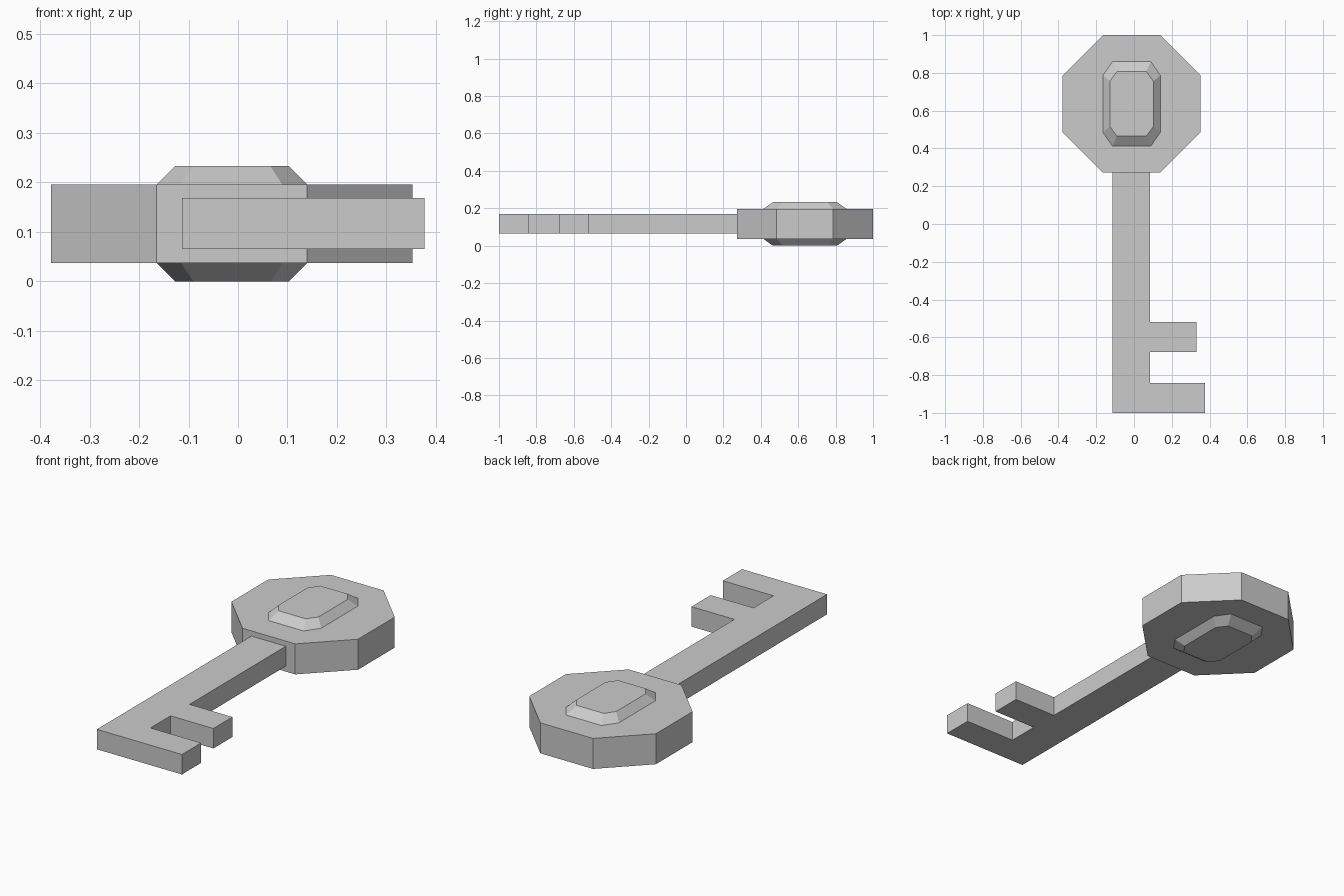
import bpy, bmesh

if "Cube" in bpy.data.objects:
    bpy.data.objects.remove(bpy.data.objects["Cube"])


def make_object(name, rings):
    """Skin a stack of equal-length rings of points and cap both ends."""
    bm = bmesh.new()
    loops = [[bm.verts.new(p) for p in ring] for ring in rings]
    n = len(loops[0])
    for a, b in zip(loops, loops[1:]):
        for i in range(n):
            j = (i + 1) % n
            bm.faces.new((a[i], a[j], b[j], b[i]))
    bm.faces.new(loops[0][::-1])
    bm.faces.new(loops[-1])
    bmesh.ops.recalc_face_normals(bm, faces=bm.faces)
    mesh = bpy.data.meshes.new(name)
    bm.to_mesh(mesh)
    bm.free()
    obj = bpy.data.objects.new(name, mesh)
    bpy.context.collection.objects.link(obj)
    return obj


def octagon(hx, hy, fx, fy, z, cx=-0.0125, cy=0.636):
    """Rectangle with cut corners: half sizes hx, hy and half flats fx, fy."""
    pts = [(hx, -fy), (hx, fy), (fx, hy), (-fx, hy),
           (-hx, fy), (-hx, -fy), (-fx, -hy), (fx, -hy)]
    return [(cx + x, cy + y, z) for x, y in pts]


# Bow: octagonal plate with a bevelled raised panel on both faces
panel_top = (0.115, 0.171, 0.078, 0.12)
panel_base = (0.152, 0.223, 0.102, 0.151)
plate = (0.365, 0.364, 0.152, 0.151)
make_object("key_bow", [
    octagon(*panel_top, 0.0),
    octagon(*panel_base, 0.037),
    octagon(*plate, 0.037),
    octagon(*plate, 0.196),
    octagon(*panel_base, 0.196),
    octagon(*panel_top, 0.233),
])

# Shaft and two teeth: one outline extruded upward
outline = [(-0.113, 0.272), (-0.113, -1.0), (0.377, -1.0), (0.377, -0.842),
           (0.085, -0.842), (0.085, -0.677), (0.332, -0.677), (0.332, -0.52),
           (0.085, -0.52), (0.085, 0.272)]
make_object("key_shaft", [[(x, y, z) for x, y in outline] for z in (0.065, 0.169)])
